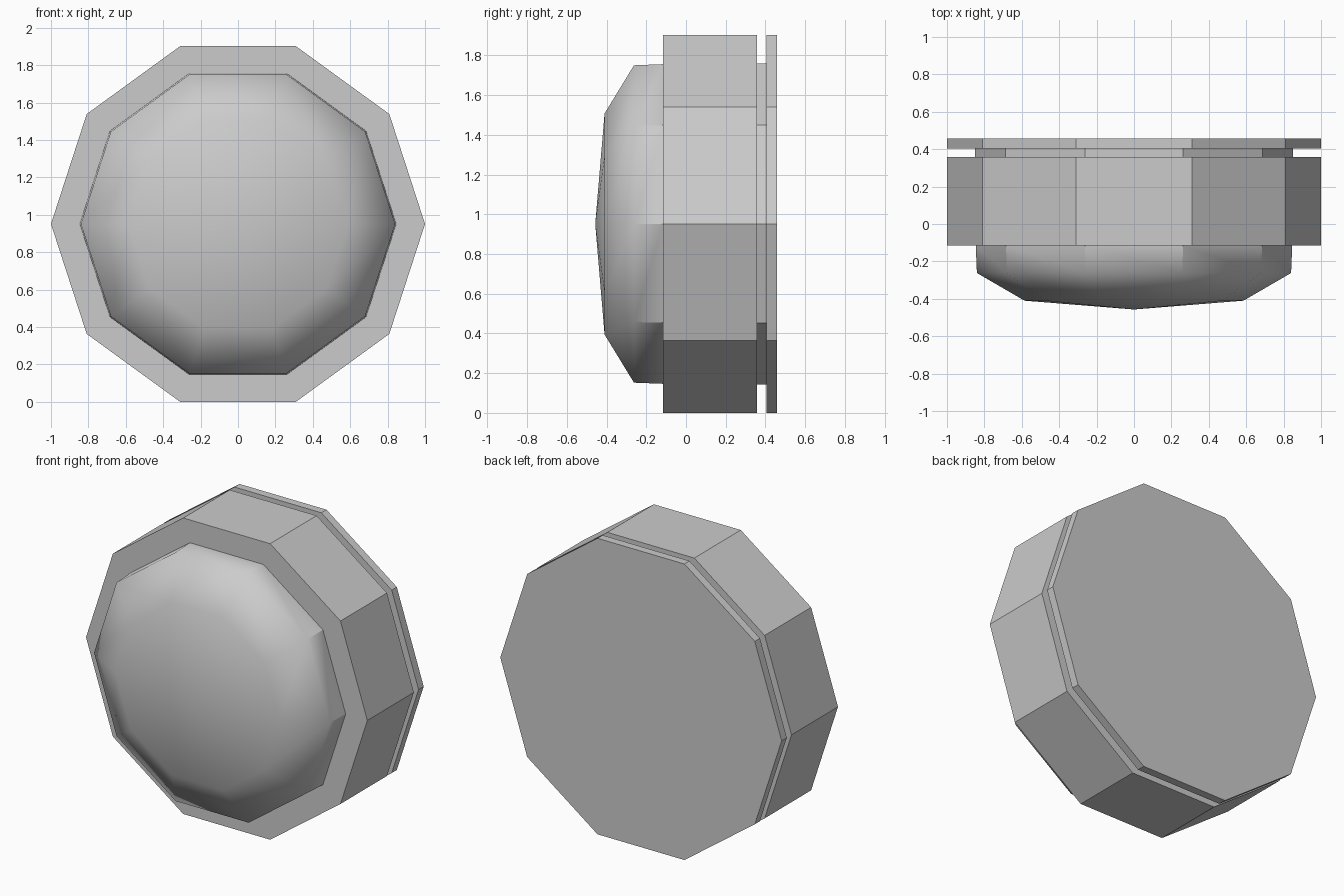
import bpy, bmesh
from math import cos, sin, pi

if "Cube" in bpy.data.objects:
    bpy.data.objects.remove(bpy.data.objects["Cube"])

SIDES = 10
CENTRE_Z = sin(0.4 * pi)  # flat side of a unit decagon rests on z = 0


def lathe(name, profile, smooth=False):
    """Spin a (radius, y) profile around the y axis; radius 0 makes a tip."""
    bm = bmesh.new()
    rings = []
    for r, y in profile:
        if r == 0:
            rings.append([bm.verts.new((0, y, CENTRE_Z))] * SIDES)
        else:
            rings.append([bm.verts.new((r * cos(2 * pi * i / SIDES), y,
                                        CENTRE_Z + r * sin(2 * pi * i / SIDES)))
                          for i in range(SIDES)])
    for a, b in zip(rings, rings[1:]):
        for i in range(SIDES):
            j = (i + 1) % SIDES
            corners = list(dict.fromkeys((a[i], a[j], b[j], b[i])))
            bm.faces.new(corners).smooth = smooth
    # Flat caps on closed housing ends
    if not smooth:
        bm.faces.new(rings[0])
        bm.faces.new(rings[-1])
        bmesh.ops.recalc_face_normals(bm, faces=bm.faces)
    else:
        # Rim corners stay crisp where the dome meets the housing
        for v, w in zip(rings[-2], rings[-1]):
            bm.edges.get((v, w)).smooth = False
        bmesh.ops.recalc_face_normals(bm, faces=bm.faces)
        if sum(f.normal.y for f in bm.faces) > 0:
            bmesh.ops.reverse_faces(bm, faces=bm.faces)
    mesh = bpy.data.meshes.new(name)
    bm.to_mesh(mesh)
    bm.free()
    obj = bpy.data.objects.new(name, mesh)
    bpy.context.collection.objects.link(obj)
    return obj


# Ten-sided housing with a narrow groove in front of the back plate
lathe("housing", [(1, -0.115), (1, 0.357), (0.85, 0.357),
                  (0.85, 0.405), (1, 0.405), (1, 0.457)])

# Smooth faceted dome on the front
lathe("front_dome", [(0, -0.457), (0.585, -0.41), (0.84, -0.262),
                     (0.846, -0.115)], smooth=True)
